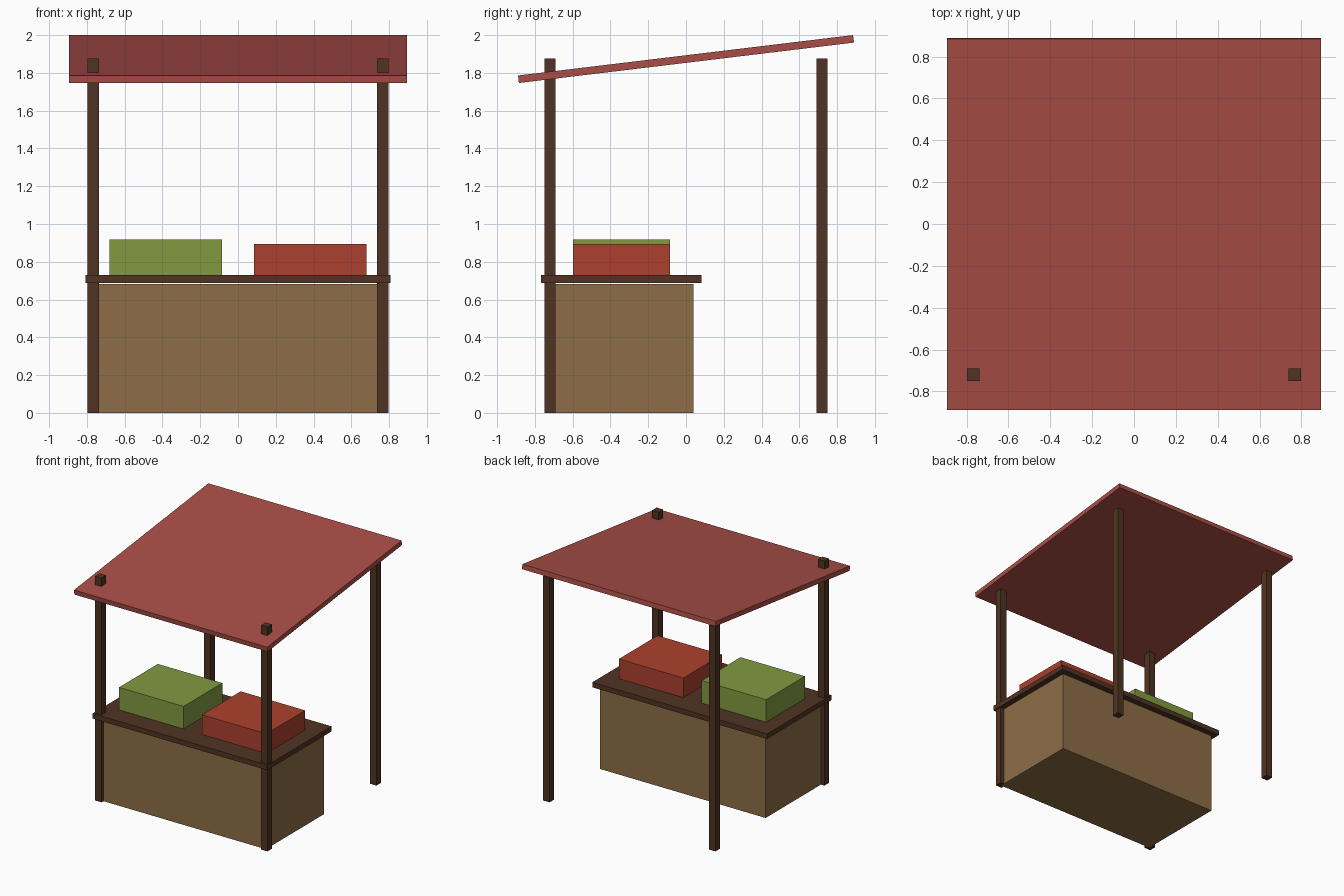
import bpy
from mathutils import Matrix

if "Cube" in bpy.data.objects:
    bpy.data.objects.remove(bpy.data.objects["Cube"])


def material(name, rgb):
    """Flat material from 8-bit sRGB, stored as linear."""
    lin = [(c / 255 / 12.92) if c < 11 else ((c / 255 + 0.055) / 1.055) ** 2.4 for c in rgb]
    m = bpy.data.materials.new(name)
    m.diffuse_color = (*lin, 1.0)
    m.use_nodes = True
    m.node_tree.nodes["Principled BSDF"].inputs["Base Color"].default_value = m.diffuse_color
    return m


dark_wood = material("dark_wood", (80, 52, 35))
light_wood = material("light_wood", (141, 109, 70))
canvas_red = material("canvas_red", (170, 78, 71))
apple_green = material("apple_green", (130, 154, 65))
tomato_red = material("tomato_red", (172, 65, 46))


def box(name, center, size, mat, tilt=0.0):
    bpy.ops.mesh.primitive_cube_add(size=1, location=center)
    ob = bpy.context.object
    ob.name = name
    ob.data.transform(Matrix.Diagonal((*size, 1)))
    ob.rotation_euler.x = tilt
    ob.data.materials.append(mat)
    return ob


# Four posts
POST_H = 1.875
for label, y in (("front", -0.72), ("back", 0.72)):
    for side, x in (("left", -0.767), ("right", 0.767)):
        box(f"{label}_{side}_post", (x, y, POST_H / 2), (0.06, 0.06, POST_H), dark_wood)

# Counter body and its top, with a hairline gap between them
CY = -0.342
box("counter_body", (0, CY, 0.341), (1.53, 0.765, 0.682), light_wood)
box("counter_top", (0, CY, 0.709), (1.615, 0.85, 0.042), dark_wood)

# Produce boxes on the counter
box("green_produce", (-0.383, CY, 0.824), (0.596, 0.512, 0.188), apple_green)
box("red_produce", (0.383, CY, 0.812), (0.596, 0.512, 0.164), tomato_red)

# Sloping canopy
box("canopy", (0, 0, 1.8733), (1.787, 1.787, 0.04), canvas_red, tilt=0.12)
